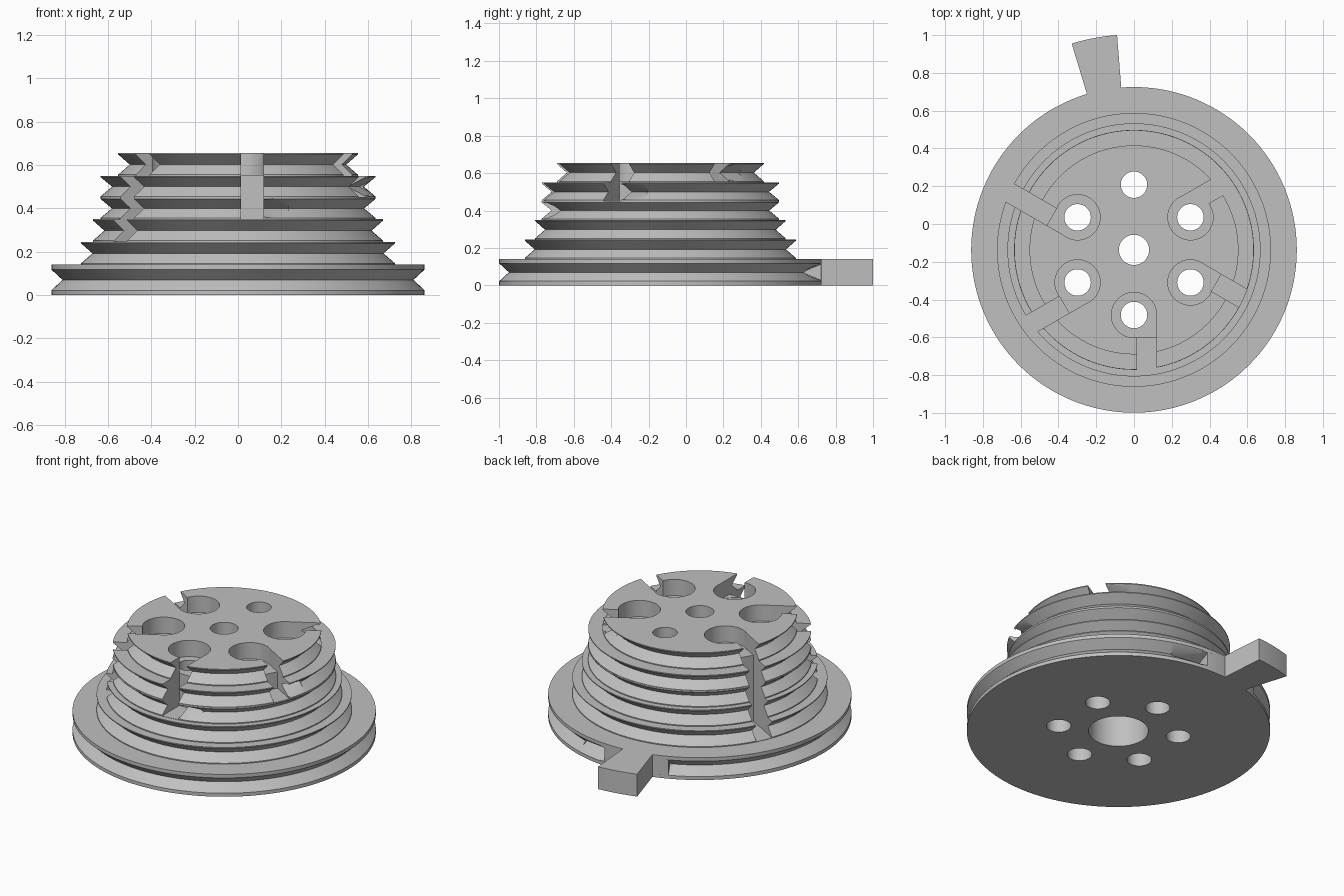
import bpy, bmesh, math
from mathutils import Matrix

cube = bpy.data.objects.get("Cube")
if cube:
    bpy.data.objects.remove(cube, do_unlink=True)

CY = -0.137         # pulley axis position on y
TOP = 0.655
BOLT_R = 0.345

grey = bpy.data.materials.new("plain grey")
grey.use_nodes = True
grey.diffuse_color = (0.53, 0.53, 0.53, 1)
grey.node_tree.nodes["Principled BSDF"].inputs["Base Color"].default_value = (0.53, 0.53, 0.53, 1)


def make(name, bm):
    """Turn a bmesh built around the pulley axis into an object."""
    bmesh.ops.recalc_face_normals(bm, faces=bm.faces)
    bm.transform(Matrix.Translation((0, CY, 0)))
    mesh = bpy.data.meshes.new(name)
    bm.to_mesh(mesh)
    bm.free()
    mesh.materials.append(grey)
    ob = bpy.data.objects.new(name, mesh)
    bpy.context.collection.objects.link(ob)
    return ob


def lathe(name, profile, n=128):
    """Solid of revolution from (radius, z) points, bottom to top."""
    bm = bmesh.new()
    rings = []
    for r, z in profile:
        rings.append([bm.verts.new((r * math.cos(math.tau * i / n), r * math.sin(math.tau * i / n), z))
                      for i in range(n)])
    for a, b in zip(rings, rings[1:]):
        for i in range(n):
            j = (i + 1) % n
            bm.faces.new((a[i], a[j], b[j], b[i]))
    bm.faces.new(rings[0])
    bm.faces.new(rings[-1])
    return make(name, bm)


def prism(name, outline, vec, turn=0.0):
    """Extrude a closed 3D outline along a vector, then turn it about the axis."""
    bm = bmesh.new()
    face = bm.faces.new([bm.verts.new(p) for p in outline])
    ext = bmesh.ops.extrude_face_region(bm, geom=[face])
    moved = [v for v in ext["geom"] if isinstance(v, bmesh.types.BMVert)]
    bmesh.ops.translate(bm, verts=moved, vec=vec)
    bm.transform(Matrix.Rotation(turn, 4, "Z"))
    return make(name, bm)


def sector(name, r0, r1, a0, a1, z0, z1, steps=10):
    angles = [math.radians(a0 + (a1 - a0) * i / steps) for i in range(steps + 1)]
    pts = [(r1 * math.cos(a), r1 * math.sin(a), z0) for a in angles]
    pts += [(r0 * math.cos(a), r0 * math.sin(a), z0) for a in reversed(angles)]
    return prism(name, pts, (0, 0, z1 - z0))


def slot(name, x0, x1, z0, turn):
    """Straight cutter beside the radial line, open upward."""
    y0, y1 = 0.015, 0.1185
    return prism(name, [(x0, y0, z0), (x1, y0, z0), (x1, y1, z0), (x0, y1, z0)], (0, 0, 0.8 - z0), turn)


def drill(name, r, z0, z1, dist=0.0, turn=0.0):
    bm = bmesh.new()
    bmesh.ops.create_cone(bm, cap_ends=True, segments=48, radius1=r, radius2=r, depth=z1 - z0,
                          matrix=Matrix.Translation((dist * math.cos(turn), dist * math.sin(turn), (z0 + z1) / 2)))
    return make(name, bm)


def boolean(target, tool, operation="DIFFERENCE"):
    mod = target.modifiers.new("cut", "BOOLEAN")
    mod.operation = operation
    mod.solver = "EXACT"
    mod.object = tool
    bpy.context.view_layer.objects.active = target
    bpy.ops.object.modifier_apply(modifier=mod.name)
    bpy.data.objects.remove(tool, do_unlink=True)


# Stepped pulley: broad grooved base, then five narrower grooved tiers
floors = [0.14, 0.245, 0.35, 0.45, 0.55, TOP]
radii = [0.725, 0.67, 0.635, 0.634, 0.553]
profile = [(0.862, 0), (0.862, 0.022), (0.81, 0.07), (0.862, 0.118), (0.862, 0.14)]
for r, lo, hi in zip(radii, floors, floors[1:]):
    profile += [(r, lo), (r, lo + 0.006), (r - 0.053, (lo + hi) / 2), (r, hi - 0.006), (r, hi)]
pulley = lathe("stepped_pulley", profile)

# Lever arm and the solid stretch of rim around it
boolean(pulley, sector("rim_block", 0.76, 0.862, 84, 113, 0, 0.14), "UNION")
boolean(pulley, sector("arm", 0.8, 1.141, 94.5, 106.8, 0, 0.14), "UNION")

# Axle bore, wider from below
boolean(pulley, drill("axle_bore", 0.08, -0.1, 0.8))
boolean(pulley, drill("axle_recess", 0.17, -0.1, 0.5))

# Six bolt holes; five have a pocket and a slot down to one tier
for k in range(6):
    a = math.radians(90 + 60 * k)
    boolean(pulley, drill("bolt_hole", 0.07, -0.1, 0.8, BOLT_R, a))
    if k == 0:
        continue
    floor, r = floors[k - 1], radii[k - 1]
    mid = (floor + floors[k]) / 2
    boolean(pulley, drill("pocket", 0.12, 0.553, 0.8, BOLT_R, a))
    if k == 5:
        # The top slot shares the pocket floor, so one cut does both
        boolean(pulley, slot("cord_slot", BOLT_R, 0.7, 0.5545, a))
    else:
        boolean(pulley, slot("pocket_corner", BOLT_R, BOLT_R + 0.125, 0.5545, a))
        boolean(pulley, slot("cord_slot", BOLT_R + 0.12, 0.8, floor + 0.002, a))
    # Wedge that leads the slot into the groove
    tip = math.sqrt((r - 0.053) ** 2 - 0.19 ** 2) - 0.035
    wedge = [(tip, 0.1, mid), (tip + 0.1, 0.1, mid - 0.045), (tip + 0.1, 0.1, mid + 0.045)]
    boolean(pulley, prism("groove_lead", wedge, (0, 0.13, 0), a))

# Tapered end of the base groove beside the arm
lead = [(0.76, 0, 0.07), (0.87, 0, 0.024), (0.87, 0, 0.116)]
boolean(pulley, prism("base_lead", lead, (0, -0.2, 0), math.radians(86)))

bpy.ops.object.select_all(action="DESELECT")
pulley.select_set(True)
bpy.context.view_layer.objects.active = pulley
bpy.ops.object.shade_smooth_by_angle(angle=math.radians(30))
